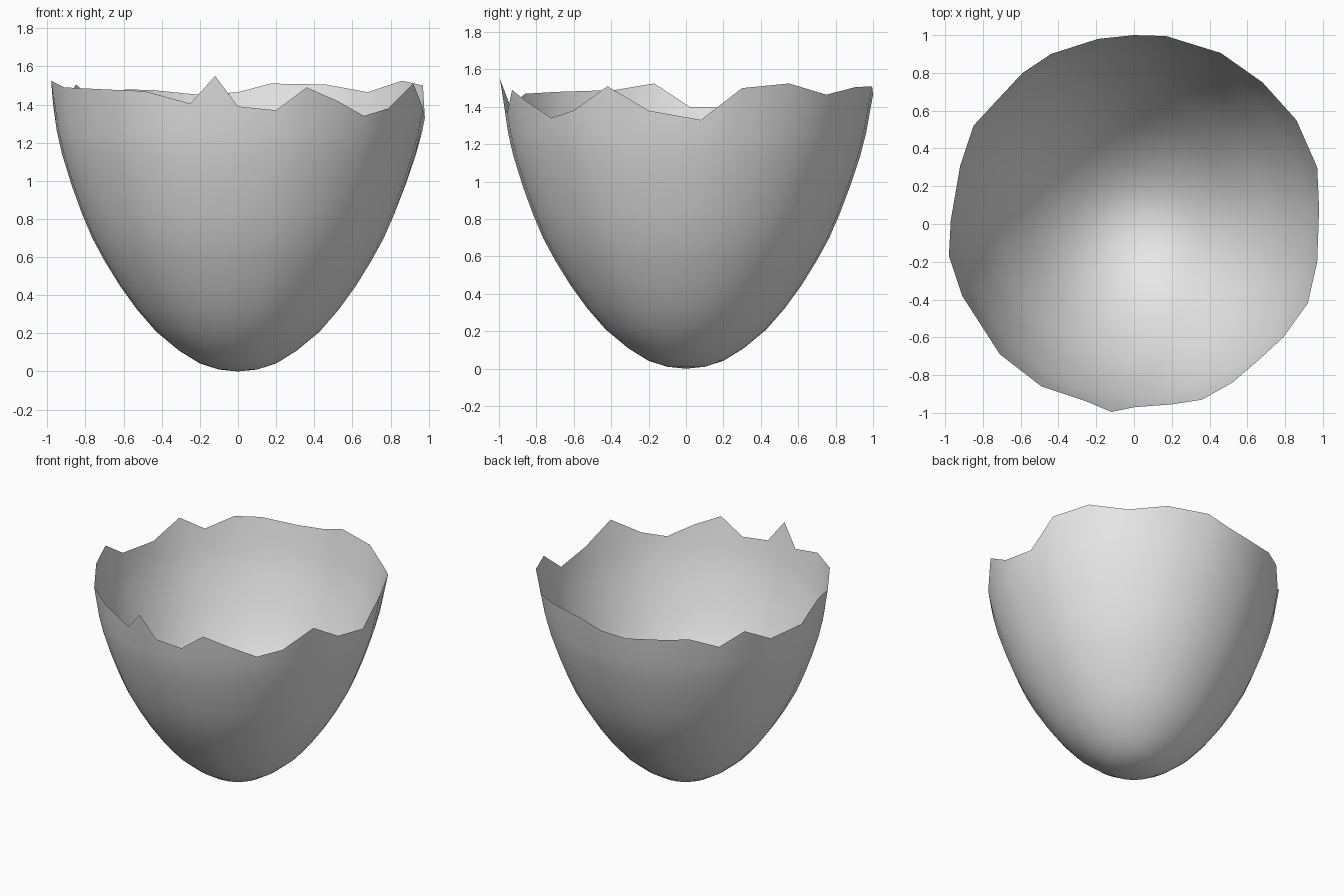
import bpy, bmesh, math
from mathutils import Vector

if "Cube" in bpy.data.objects:
    bpy.data.objects.remove(bpy.data.objects["Cube"], do_unlink=True)

# Shell material
shell_mat = bpy.data.materials.new("shell_grey")
shell_mat.use_nodes = True
GREY = (0.8, 0.8, 0.8, 1.0)
shell_mat.diffuse_color = GREY
shell_mat.node_tree.nodes["Principled BSDF"].inputs["Base Color"].default_value = GREY

# Bowl profile: (radius, height) from the bottom pole upwards
PROFILE = [(0.1, 0.01), (0.2, 0.042), (0.31, 0.11), (0.43, 0.21), (0.53, 0.325),
           (0.62, 0.45), (0.7, 0.58), (0.765, 0.70), (0.82, 0.83), (0.875, 0.98),
           (0.925, 1.14), (0.953, 1.26)]

# Jagged broken rim, counter-clockwise from the +x side
RIM = [(.98, .08, 1.33), (.97, .30, 1.50), (.86, .55, 1.525), (.68, .75, 1.465),
       (.46, .905, 1.505), (.17, .995, 1.51), (0, 1.0, 1.465), (-.19, .98, 1.45),
       (-.44, .90, 1.475), (-.59, .80, 1.48), (-.73, .65, 1.405), (-.85, .52, 1.505),
       (-.92, .31, 1.39), (-.97, .02, 1.40), (-.98, -.17, 1.525), (-.91, -.38, 1.49),
       (-.71, -.69, 1.48), (-.49, -.86, 1.47), (-.25, -.94, 1.405), (-.12, -.995, 1.55),
       (0, -.97, 1.39), (.20, -.955, 1.37), (.36, -.93, 1.49), (.52, -.84, 1.42),
       (.66, -.72, 1.34), (.79, -.60, 1.38), (.92, -.42, 1.51), (.97, -.20, 1.38)]


def split_long_edges(points, limit):
    """Add a midpoint on every rim edge longer than the limit."""
    result = []
    for i, p in enumerate(points):
        a, b = Vector(p), Vector(points[(i + 1) % len(points)])
        result.append(a)
        if (b - a).length > limit:
            result.append((a + b) / 2)
    return result


def ring_radius(rim_point, radius, height):
    """Round near the base, drifting to the uneven rim near the top."""
    rim_r = rim_point.xy.length
    base_r = 0.953 + (rim_point.z - 1.26) * 0.15
    return radius * (1 + (rim_r / base_r - 1) * (height / rim_point.z) ** 3)


# Broken shell: one open surface lofted from the pole to the rim
rim = split_long_edges(RIM, 0.24)
count = len(rim)
bm = bmesh.new()
pole = bm.verts.new((0, 0, 0))
rings = []
for radius, height in PROFILE:
    ring = []
    for p in rim:
        angle = math.atan2(p.y, p.x)
        r = ring_radius(p, radius, height)
        ring.append(bm.verts.new((r * math.cos(angle), r * math.sin(angle), height)))
    rings.append(ring)
rings.append([bm.verts.new(p) for p in rim])

for i in range(count):
    j = (i + 1) % count
    bm.faces.new((pole, rings[0][j], rings[0][i]))
    for low, high in zip(rings, rings[1:]):
        bm.faces.new((low[i], low[j], high[j], high[i]))
for face in bm.faces:
    face.smooth = True

mesh = bpy.data.meshes.new("broken_shell")
bm.to_mesh(mesh)
bm.free()
mesh.materials.append(shell_mat)
shell = bpy.data.objects.new("broken_shell", mesh)
bpy.context.collection.objects.link(shell)
